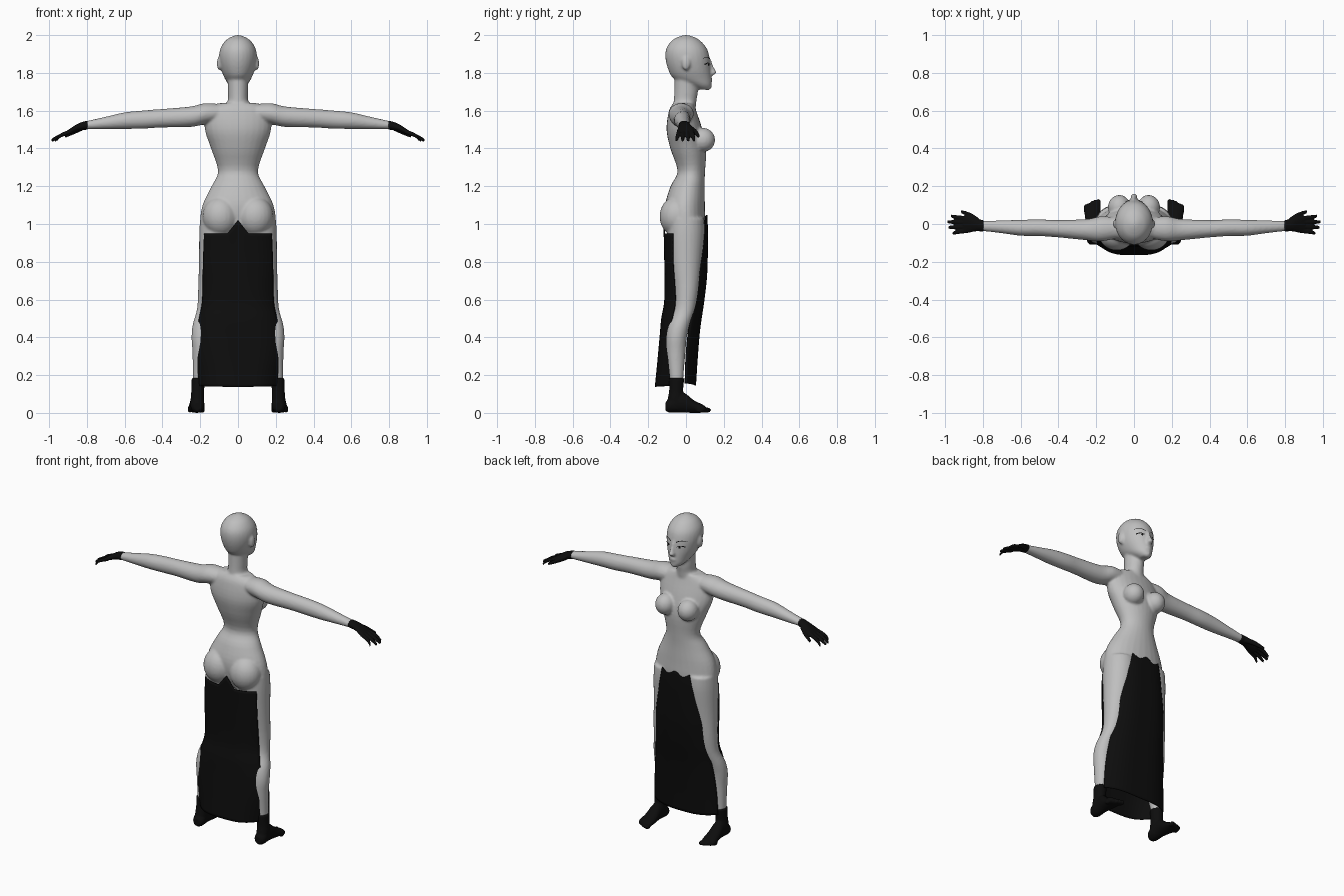
import bpy, bmesh, math
from mathutils import Vector


def material(name, v):
    m = bpy.data.materials.new(name)
    m.diffuse_color = (v, v, v, 1)
    return m


SKIN = material("pale grey skin", 0.52)
BLACK = material("black cloth", 0.004)


def smooth_rows(rows, n=4):
    """Catmull-Rom through rows of numbers."""
    out = []
    for i in range(len(rows) - 1):
        p = [rows[max(0, min(len(rows) - 1, i + k))] for k in (-1, 0, 1, 2)]
        for j in range(n):
            t = j / n
            out.append([0.5 * (2 * b + (c - a) * t + (2 * a - 5 * b + 4 * c - d) * t * t
                               + (3 * b - a - 3 * c + d) * t ** 3) for a, b, c, d in zip(*p)])
    return out + [list(rows[-1])]


def tube(bm, axis, rows, s=1, seg=28):
    """Closed loft of ellipses; a row is (x, y, z, radius_a, radius_b) across the axis."""
    ia, ib = {"x": (1, 2), "y": (0, 2), "z": (0, 1)}[axis]
    rings = []
    for x, y, z, ra, rb in smooth_rows(rows):
        ring = []
        for k in range(seg):
            a = 2 * math.pi * k / seg
            c = [x * s, y, z]
            c[ia] += ra * math.cos(a)
            c[ib] += rb * math.sin(a)
            ring.append(bm.verts.new(c))
        rings.append(ring)
    for r, q in zip(rings, rings[1:]):
        for k in range(seg):
            bm.faces.new((r[k], r[(k + 1) % seg], q[(k + 1) % seg], q[k]))
    bm.faces.new(rings[0])
    bm.faces.new(rings[-1])


def ball(bm, c, r):
    v = bmesh.ops.create_uvsphere(bm, u_segments=24, v_segments=16, radius=1)["verts"]
    for p in v:
        p.co = Vector([c[i] + p.co[i] * r[i] for i in range(3)])


def add(name, bm, mat, voxel=None, iterations=3):
    bmesh.ops.recalc_face_normals(bm, faces=bm.faces)
    me = bpy.data.meshes.new(name)
    bm.to_mesh(me)
    bm.free()
    me.materials.append(mat)
    me.polygons.foreach_set("use_smooth", [True] * len(me.polygons))
    ob = bpy.data.objects.new(name, me)
    bpy.context.collection.objects.link(ob)
    if voxel:
        r = ob.modifiers.new("blend", "REMESH")
        r.mode, r.voxel_size, r.use_smooth_shade = "VOXEL", voxel, True
        sm = ob.modifiers.new("soften", "SMOOTH")
        sm.factor, sm.iterations = 0.5, iterations
    return ob


# body: torso, neck and head blended with arms and legs
bm = bmesh.new()
tube(bm, "z", [(0, 0, .93, .17, .07), (0, 0, 1.0, .2, .1), (0, -.005, 1.1, .188, .105),
               (0, .008, 1.2, .14, .09), (0, .028, 1.28, .106, .073), (0, .012, 1.4, .143, .095),
               (0, -.008, 1.5, .175, .095), (0, -.018, 1.6, .165, .072), (0, -.012, 1.64, .1, .055)])
tube(bm, "z", [(0, -.01, 1.6, .085, .06), (0, -.005, 1.65, .055, .06), (0, 0, 1.7, .053, .062),
               (0, 0, 1.78, .055, .06)])
tube(bm, "z", [(0, .095, 1.712, .022, .035), (0, .075, 1.735, .048, .06), (0, .035, 1.77, .07, .1),
               (0, .018, 1.82, .09, .113), (0, .008, 1.88, .1, .117), (0, .003, 1.93, .093, .107),
               (0, 0, 1.97, .067, .076), (0, 0, 1.99, .037, .042), (0, 0, 2.0, .01, .01)])
# nose, lips and chin
tube(bm, "z", [(0, .118, 1.87, .008, .015), (0, .132, 1.825, .012, .018),
               (0, .142, 1.8, .018, .02), (0, .125, 1.787, .014, .015)])
ball(bm, (0, .122, 1.763), (.024, .02, .011))
ball(bm, (0, .113, 1.725), (.023, .022, .017))
for s in (-1, 1):
    ball(bm, (.1 * s, .0, 1.85), (.012, .022, .036))      # ear
    ball(bm, (.078 * s, .088, 1.445), (.06, .066, .064))  # breast
    ball(bm, (.092 * s, -.05, 1.04), (.096, .09, .105))   # buttock
    tube(bm, "x", [(.06, -.02, 1.59, .05, .04), (.17, -.025, 1.585, .066, .055),
                   (.25, -.03, 1.568, .056, .054), (.4, -.025, 1.56, .046, .049),
                   (.5, -.02, 1.553, .044, .048), (.6, -.02, 1.547, .042, .044),
                   (.7, -.015, 1.535, .034, .033), (.81, -.01, 1.522, .026, .021)], s)
    tube(bm, "z", [(.105, 0, 1.03, .095, .095), (.107, 0, .95, .098, .098), (.12, 0, .8, .087, .085),
                   (.145, .003, .65, .066, .064), (.162, -.006, .55, .055, .054),
                   (.183, -.035, .47, .056, .056), (.19, -.05, .4, .056, .054),
                   (.192, -.053, .32, .049, .05), (.207, -.05, .2, .032, .037),
                   (.21, -.05, .15, .03, .034)], s)
body = add("body", bm, SKIN, .0075, 4)

for s, side in ((-1, "left"), (1, "right")):
    # gloved hand with four fingers and a thumb
    bm = bmesh.new()
    tube(bm, "x", [(.795, -.01, 1.524, .03, .024), (.84, -.005, 1.514, .034, .021),
                   (.88, -.003, 1.495, .045, .016), (.905, -.005, 1.482, .042, .012)], s)
    for y0, y1, tip in ((.03, .042, .968), (.008, .012, .988), (-.015, -.018, .982), (-.036, -.05, .96)):
        tube(bm, "x", [(.885, y0, 1.49, .012, .012), (.94, (y0 + y1) / 2, 1.468, .0115, .011),
                       (tip, y1, 1.443, .008, .009)], s, 12)
    tube(bm, "x", [(.82, .012, 1.512, .018, .016), (.865, .045, 1.49, .014, .014),
                   (.915, .066, 1.465, .009, .009)], s, 12)
    add(side + "_hand", bm, BLACK, .0045, 2)

    # foot with toes
    bm = bmesh.new()
    tube(bm, "z", [(.21, -.05, .185, .036, .041), (.213, -.052, .12, .034, .037),
                   (.215, -.055, .07, .036, .042), (.215, -.058, .02, .034, .04)], s)
    tube(bm, "y", [(.215, -.108, .035, .02, .024), (.215, -.085, .038, .036, .037),
                   (.216, -.02, .055, .036, .054), (.218, .04, .034, .042, .034),
                   (.221, .09, .022, .045, .021), (.221, .105, .018, .036, .014)], s)
    for k in range(5):
        ball(bm, ((.187 + .0175 * k) * s, .112 - .004 * k * k * .6, .015), (.0115 - .0007 * k, .021, .014))
    add(side + "_foot", bm, BLACK, .006, 2)


def panel(name, rows, top, hem):
    """Hanging cloth; a row is (z, half_width, y_middle, y_edge)."""
    bm = bmesh.new()
    n, grid = 32, []
    rows = smooth_rows(rows, 6)
    for i, (z, w, ym, ye) in enumerate(rows):
        line = []
        for k in range(n + 1):
            u = 2 * k / n - 1
            fade = max(0, 1 - i / 5)
            low = max(0, i / (len(rows) - 1) - .8) * 5
            line.append(bm.verts.new((u * w, ym + (ye - ym) * abs(u) ** 3.5,
                                      z + fade * top(u * w) + low * hem * u * u)))
        grid.append(line)
    for a, b in zip(grid, grid[1:]):
        for k in range(n):
            bm.faces.new((a[k], a[k + 1], b[k + 1], b[k]))
    ob = add(name, bm, BLACK)
    so = ob.modifiers.new("thickness", "SOLIDIFY")
    so.thickness, so.offset = .006, 0


# skirt panels, open along both sides
panel("back_skirt", [(.95, .178, -.116, -.068), (.8, .184, -.112, -.068), (.6, .188, -.112, -.056),
                     (.5, .205, -.128, -.072), (.4, .222, -.137, -.08), (.28, .224, -.148, -.08),
                     (.138, .226, -.162, -.05)],
      lambda x: .07 * max(0, 1 - abs(x) / .055), .005)
panel("front_skirt", [(1.035, .095, .11, .1), (.95, .115, .113, .095), (.75, .16, .11, .068),
                      (.6, .178, .095, .045), (.45, .2, .073, .015), (.3, .215, .06, 0),
                      (.145, .222, .05, -.005)],
      lambda x: .012 * math.cos(x * 60), .012)

# eyes: brow, upper lash and iris laid on the face
bpy.context.view_layer.update()
face = body.evaluated_get(bpy.context.evaluated_depsgraph_get())


def on_face(x, z, lift=.002):
    hit, p, nrm, _ = face.ray_cast(Vector((x, 1, z)), Vector((0, -1, 0)))
    return p + nrm * lift if hit else Vector((x, .12, z))


def strip(bm, pts):
    """Tapered ribbon from (x, z, half_height) points."""
    lo = [bm.verts.new(on_face(x, z - h)) for x, z, h in pts]
    hi = [bm.verts.new(on_face(x, z + h)) for x, z, h in pts]
    for k in range(len(pts) - 1):
        bm.faces.new((lo[k], lo[k + 1], hi[k + 1], hi[k]))


bm = bmesh.new()
for s in (-1, 1):
    strip(bm, [((.018 + .006 * k) * s, 1.872 + .011 * math.sin(k * .3), .0028 - .0002 * k) for k in range(10)])
    strip(bm, [((.02 + .005 * k) * s, 1.843 + .009 * math.sin(k * .33), .001 + .0003 * k) for k in range(10)])
    strip(bm, [((.032 + .003 * k) * s, 1.843, .0075 * math.sin(math.pi * (k + .3) / 4.6)) for k in range(5)])
add("eye_lines", bm, BLACK)
